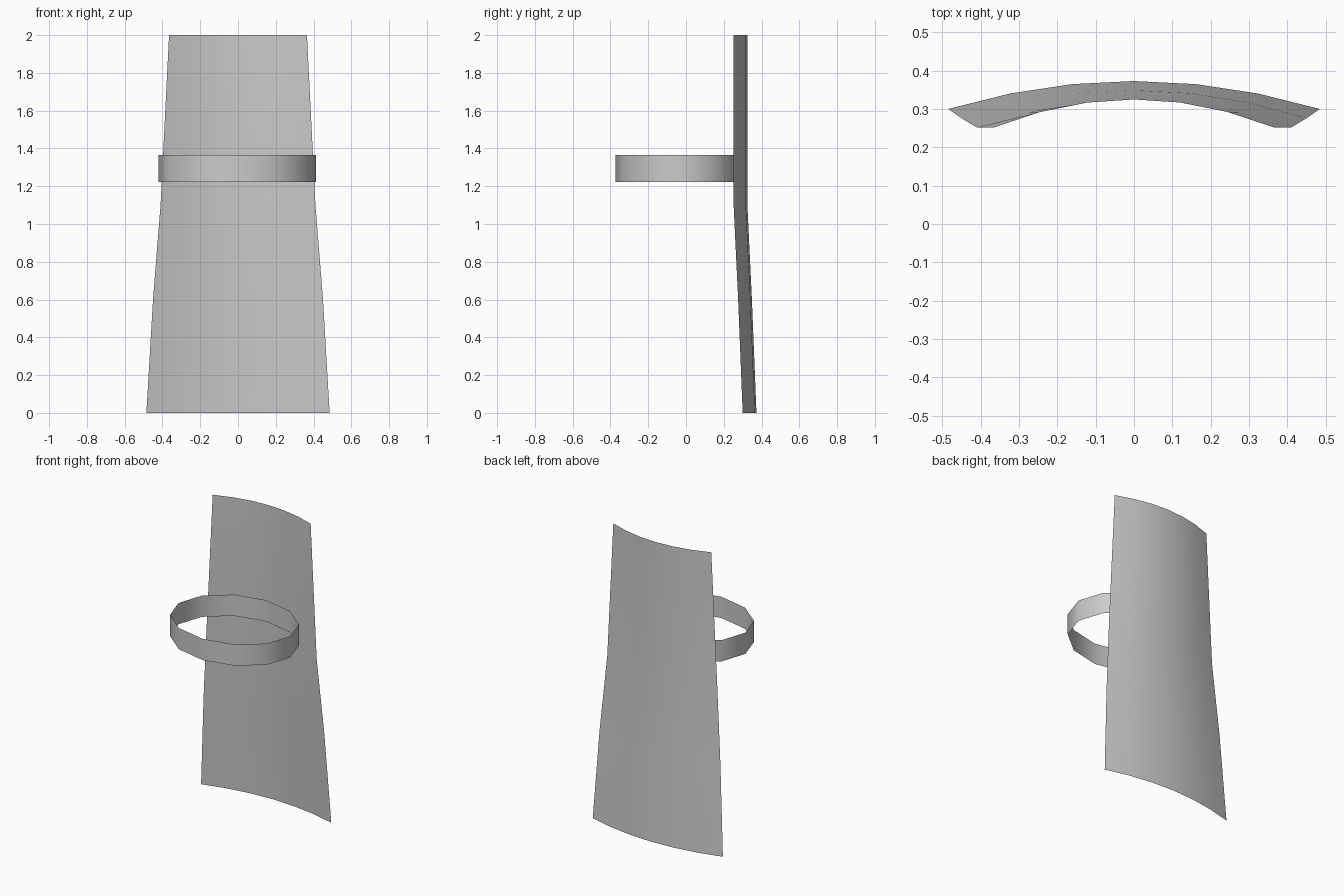
import bpy
import bmesh
import math

cube = bpy.data.objects.get("Cube")
if cube:
    bpy.data.objects.remove(cube, do_unlink=True)

grey = bpy.data.materials.new("light_grey")
grey.use_nodes = True
grey.diffuse_color = (0.6, 0.6, 0.6, 1)
grey.node_tree.nodes["Principled BSDF"].inputs["Base Color"].default_value = (0.6, 0.6, 0.6, 1)


def make_sheet(name, rows, closed=False):
    """Skin rows of points, listed from top to bottom, into a thin smooth sheet."""
    bm = bmesh.new()
    grid = [[bm.verts.new(p) for p in row] for row in rows]
    count = len(rows[0])
    for upper, lower in zip(grid, grid[1:]):
        for i in range(count if closed else count - 1):
            j = (i + 1) % count
            bm.faces.new((upper[i], lower[i], lower[j], upper[j]))
    mesh = bpy.data.meshes.new(name)
    bm.to_mesh(mesh)
    bm.free()
    mesh.materials.append(grey)
    mesh.shade_smooth()
    obj = bpy.data.objects.new(name, mesh)
    bpy.context.collection.objects.link(obj)
    return obj


# Cape: bowed sheet flaring out toward the hem (height, half width, centre y)
BOW = 0.073
levels = [(2.0, 0.365, 0.325), (1.1, 0.41, 0.325), (0.6, 0.45, 0.349), (0.0, 0.485, 0.373)]
fractions = [i / 3 for i in range(3, -4, -1)]
make_sheet("cape", [[(half * f, back - BOW * f * f, z) for f in fractions]
                    for z, half, back in levels])

# Collar band: open twelve-sided oval ring
SIDES = 12
angles = [math.tau * i / SIDES for i in range(SIDES)]
make_sheet("collar_band", [[(0.417 * math.cos(a) - 0.003, 0.34 * math.sin(a) - 0.033, z)
                            for a in angles] for z in (1.365, 1.222)], closed=True)
